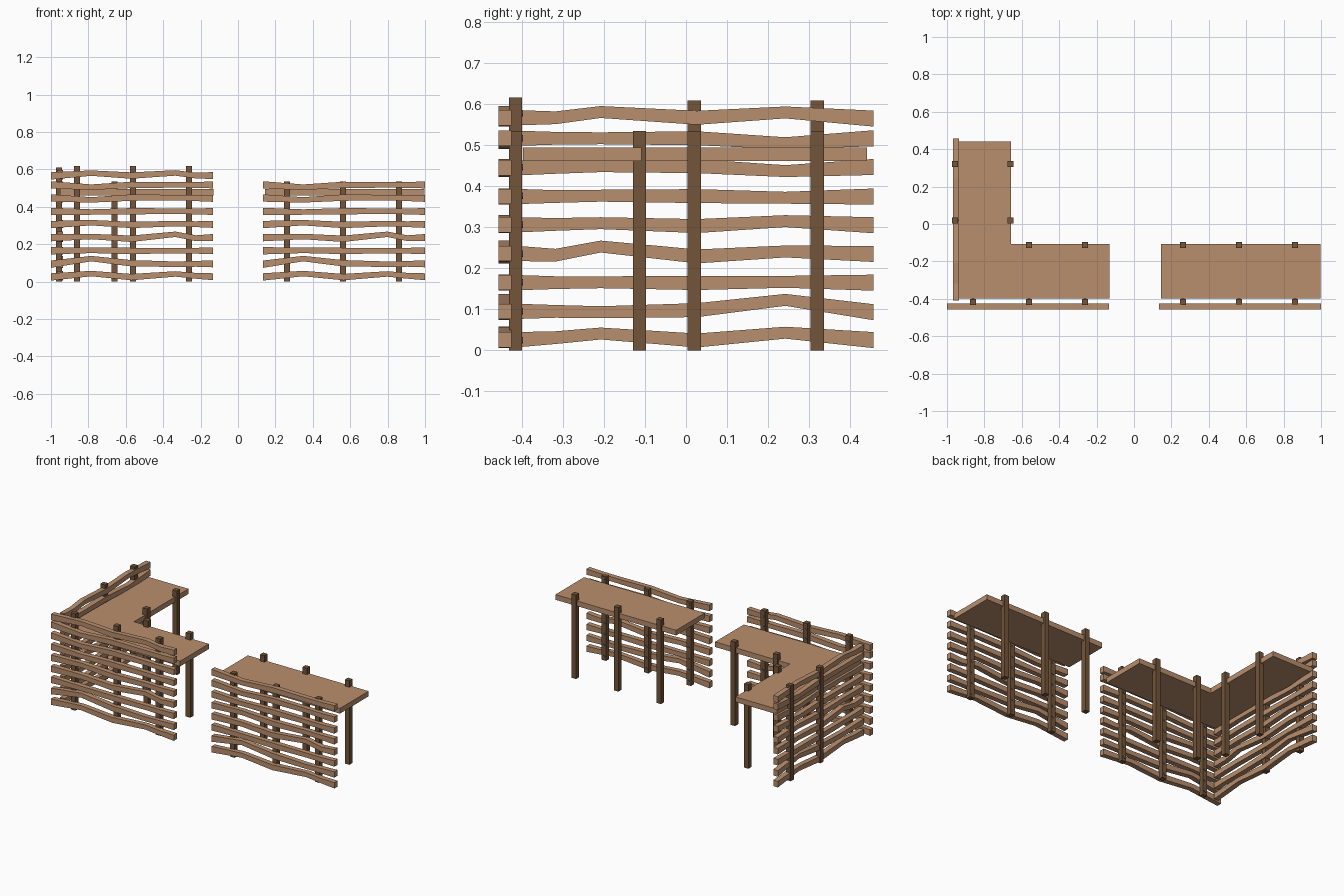
import bpy, bmesh, math
from mathutils import Matrix, Vector

if "Cube" in bpy.data.objects:
    bpy.data.objects.remove(bpy.data.objects["Cube"])


def material(name, rgb):
    m = bpy.data.materials.new(name)
    m.diffuse_color = (*rgb, 1)
    m.use_nodes = True
    m.node_tree.nodes["Principled BSDF"].inputs["Base Color"].default_value = m.diffuse_color
    return m


LIGHT = material("light_wood", (0.485, 0.275, 0.155))
DARK = material("dark_wood", (0.17, 0.09, 0.042))
STEEL = material("steel", (0.12, 0.12, 0.12))


def finish(bm, name, mat):
    bmesh.ops.recalc_face_normals(bm, faces=bm.faces[:])
    me = bpy.data.meshes.new(name)
    bm.to_mesh(me)
    bm.free()
    me.materials.append(mat)
    ob = bpy.data.objects.new(name, me)
    bpy.context.collection.objects.link(ob)
    return ob


# Centre-line heights of each wavy plank at stations along its length
LENGTH, THICK = 0.867, 0.032
STATIONS = (0, 0.215, 0.43, 0.665, 0.775, LENGTH)
PLANKS = (
    (.025, .043, .024, .041, .031, .026),
    (.093, .123, .098, .093, .095, .095),
    (.165, .167, .164, .166, .165, .165),
    (.235, .241, .229, .253, .232, .236),
    (.305, .315, .303, .310, .307, .306),
    (.375, .372, .376, .377, .375, .375),
    (.447, .437, .449, .449, .446, .445),
    (.517, .505, .517, .517, .517, .517),
    (.565, .580, .567, .581, .567, .567),
)
HALF = (.0195, .0145, .017, .0145, .0155, .0185)


def plank(name, heights, origin, angle):
    """Wavy board running along local x, outer face on local y = 0."""
    bm = bmesh.new()
    rings = []
    for s, z, h in zip(STATIONS, heights, HALF):
        rings.append([bm.verts.new(p) for p in
                      ((s, 0, z - h), (s, THICK, z - h), (s, THICK, z + h), (s, 0, z + h))])
    for a, b in zip(rings, rings[1:]):
        for i in range(4):
            j = (i + 1) % 4
            bm.faces.new((a[i], a[j], b[j], b[i]))
    bm.faces.new(rings[0])
    bm.faces.new(rings[-1])
    bm.transform(Matrix.Translation(origin) @ Matrix.Rotation(angle, 4, 'Z'))
    finish(bm, name, LIGHT)


def wall(name, origin, angle, count):
    for i in range(count):
        plank(f"{name}_plank_{i + 1}", PLANKS[i], Vector(origin), angle)


def post(name, x, y, height, w=0.032):
    bm = bmesh.new()
    bmesh.ops.create_cube(bm, size=1, matrix=Matrix.Translation((x, y, height / 2))
                          @ Matrix.Diagonal((w, w, height, 1)))
    finish(bm, name, DARK)


def bolts(name, x, y, axis, count):
    """Column of bolt ends poking out of the inner face of a post."""
    bm = bmesh.new()
    for i in range(count):
        z = 0.578 if i == 8 else 0.025 + 0.0703 * i
        rot = Matrix.Rotation(math.pi / 2, 4, axis)
        bmesh.ops.create_cone(bm, cap_ends=True, segments=8, radius1=.008, radius2=.008,
                              depth=.02, matrix=Matrix.Translation((x, y, z)) @ rot)
    finish(bm, name, STEEL)


def top(name, outline, z0=0.461, z1=0.494):
    bm = bmesh.new()
    face = bm.faces.new([bm.verts.new((x, y, z0)) for x, y in outline])
    ext = bmesh.ops.extrude_face_region(bm, geom=[face], use_keep_orig=True)
    verts = [g for g in ext["geom"] if isinstance(g, bmesh.types.BMVert)]
    bmesh.ops.translate(bm, verts=verts, vec=(0, 0, z1 - z0))
    finish(bm, name, LIGHT)


# Slatted walls: left front, left side (front turned a quarter), right front
wall("left_front", (-1, -0.457, 0), 0, 9)
wall("left_side", (-1, 0.457, 0), -math.pi / 2, 0)
for i, hs in enumerate(PLANKS):
    plank(f"left_side_plank_{i + 1}", hs, Vector((-1 + THICK, 0.457, 0)), -math.pi / 2)
wall("right_front", (0.133, -0.457, 0), 0, 8)

# Counter tops
top("left_counter", ((-.952, -.397), (-.13, -.397), (-.13, -.108),
                     (-.658, -.108), (-.658, .441), (-.952, .441)))
top("right_counter", ((.145, -.397), (.997, -.397), (.997, -.108), (.145, -.108)))

# Posts and bolts along the front counters
FRONT, BACK = -0.416, -0.1135
for i, x in enumerate((-.861, -.561, -.262, .262, .561, .86)):
    left = x < 0
    post(f"front_post_{i + 1}", x, FRONT, 0.617 if left else 0.535)
    bolts(f"front_bolts_{i + 1}", x, FRONT + 0.0085, 'X', 9 if left else 8)
    if i > 0:
        post(f"back_post_{i + 1}", x, BACK, 0.535)

# Posts and bolts along the left side counter
for i, y in enumerate((.02, .32)):
    post(f"side_outer_post_{i + 1}", -.958, y, 0.609)
    post(f"side_inner_post_{i + 1}", -.66, y, 0.535)
    bolts(f"side_bolts_{i + 1}", -.958 + 0.0085, y, 'Y', 9)
